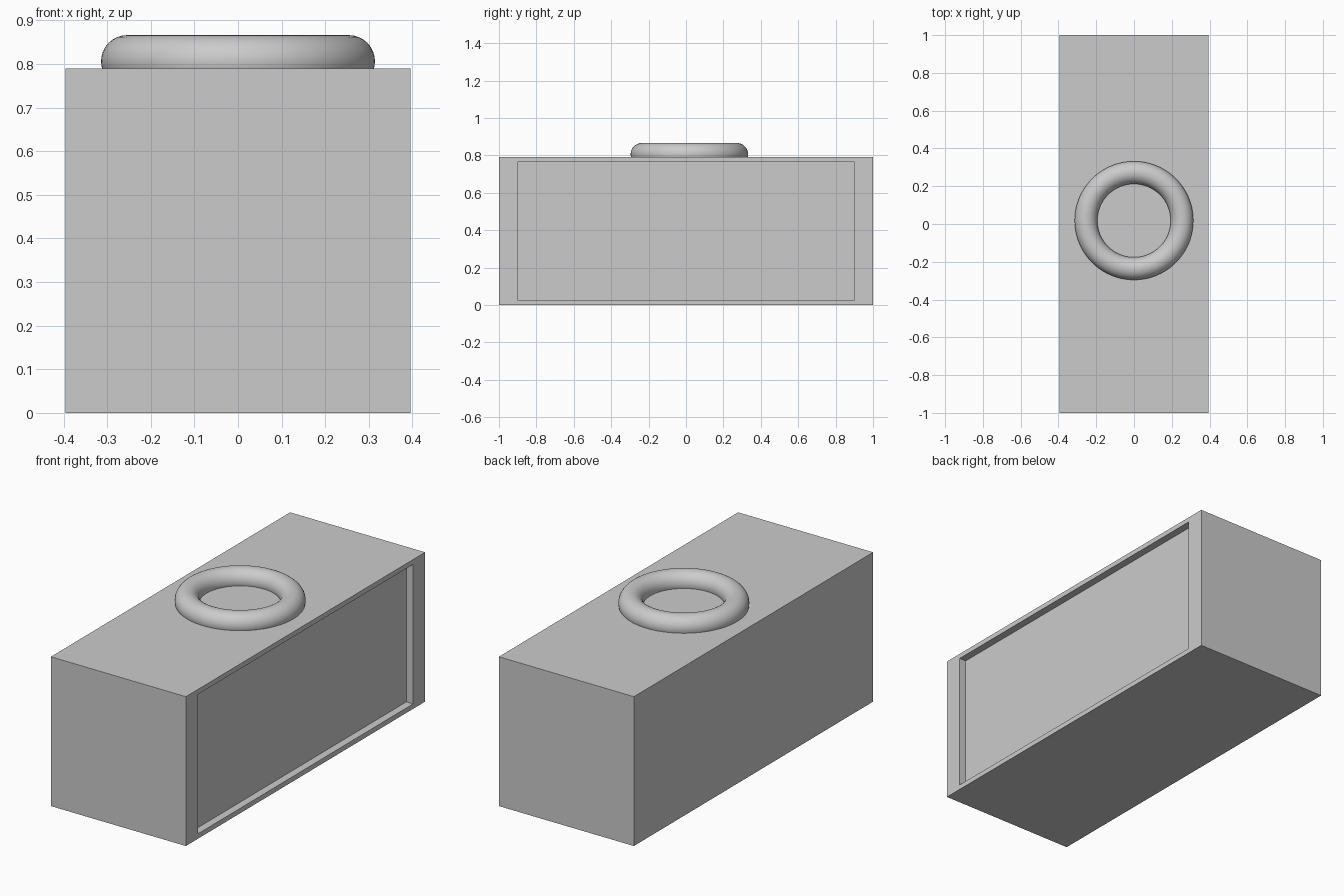
import bpy
import bmesh

if "Cube" in bpy.data.objects:
    bpy.data.objects.remove(bpy.data.objects["Cube"])

W, L, H = 0.79, 2.0, 0.79          # body size in x, y, z
DEPTH = 0.04                       # side recess depth

# Body: box with a shallow rectangular recess in its right side
bm = bmesh.new()
bmesh.ops.create_cube(bm, size=1)
for v in bm.verts:
    v.co = (v.co.x * W, v.co.y * L, (v.co.z + 0.5) * H)
side = max(bm.faces, key=lambda f: f.calc_center_median().x)
bmesh.ops.inset_individual(bm, faces=[side], thickness=0.037)
for v in side.verts:               # wider border at the two ends
    v.co.y = 0.9 if v.co.y > 0 else -0.9
pushed = bmesh.ops.extrude_discrete_faces(bm, faces=[side])["faces"][0]
for v in pushed.verts:
    v.co.x -= DEPTH
bmesh.ops.recalc_face_normals(bm, faces=bm.faces)
mesh = bpy.data.meshes.new("body")
bm.to_mesh(mesh)
bm.free()
body = bpy.data.objects.new("body", mesh)
bpy.context.collection.objects.link(body)

# Ring: smooth torus partly sunk into the top
bpy.ops.mesh.primitive_torus_add(location=(0, 0.018, 0.806), major_radius=0.254,
                                 minor_radius=0.06, major_segments=96, minor_segments=32)
ring = bpy.context.object
ring.name = "top_ring"
bpy.ops.object.shade_smooth()
